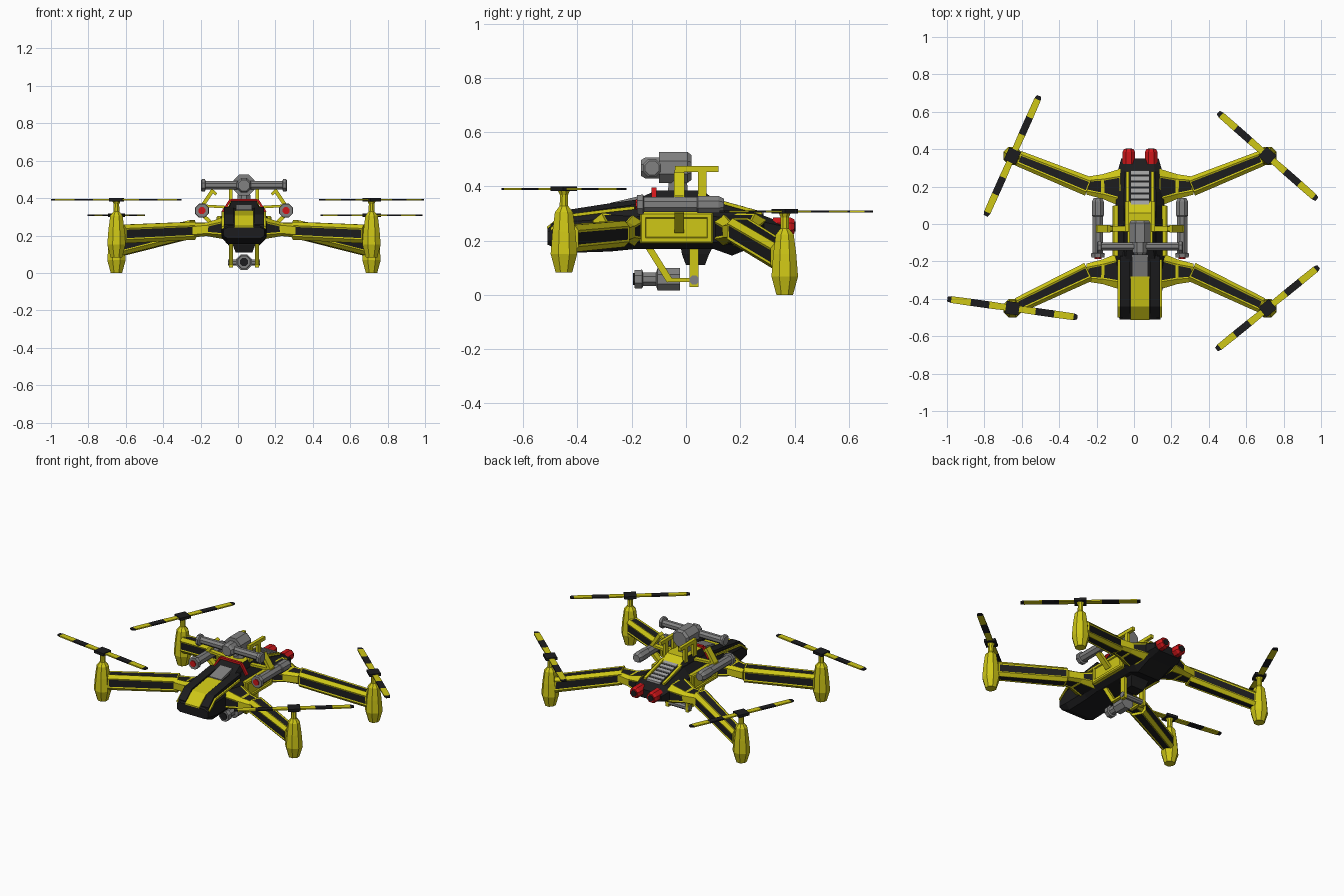
import bpy, bmesh, math
from mathutils import Vector, Matrix

if "Cube" in bpy.data.objects:
    bpy.data.objects.remove(bpy.data.objects["Cube"])

CX = 0.032  # body centre line


def material(name, r, g, b):
    m = bpy.data.materials.new(name)
    m.diffuse_color = (r, g, b, 1)
    m.use_nodes = True
    m.node_tree.nodes["Principled BSDF"].inputs["Base Color"].default_value = m.diffuse_color
    return m


YELLOW = material("yellow paint", 0.62, 0.57, 0.008)
BLACK = material("black panel", 0.012, 0.012, 0.013)
GREY = material("grey metal", 0.22, 0.22, 0.22)
PALE = material("pale grey vent", 0.36, 0.36, 0.36)
RED = material("red lamp", 0.62, 0.008, 0.01)


def finish(name, bm, *mats):
    bmesh.ops.recalc_face_normals(bm, faces=bm.faces)
    me = bpy.data.meshes.new(name)
    bm.to_mesh(me)
    bm.free()
    for m in mats:
        me.materials.append(m)
    ob = bpy.data.objects.new(name, me)
    bpy.context.collection.objects.link(ob)
    return ob


def loft_bm(rings):
    bm = bmesh.new()
    rows = [[bm.verts.new(p) for p in ring] for ring in rings]
    n = len(rows[0])
    for a, b in zip(rows, rows[1:]):
        for i in range(n):
            j = (i + 1) % n
            bm.faces.new((a[i], a[j], b[j], b[i]))
    bm.faces.new(rows[0][::-1])
    bm.faces.new(rows[-1])
    bmesh.ops.recalc_face_normals(bm, faces=bm.faces)
    return bm


def loft(name, rings, mat):
    return finish(name, loft_bm(rings), mat)


def box(name, x0, x1, y0, y1, z0, z1, mat):
    return loft(name, [[(x0, y0, z), (x1, y0, z), (x1, y1, z), (x0, y1, z)] for z in (z0, z1)], mat)


def turned(name, origin, axis, prof, mat, n=8):
    """Faceted lathe: prof is (distance along axis, radius)."""
    q = Vector(axis).to_track_quat('Z', 'Y')
    rings = [[Vector(origin) + q @ Vector((r * math.cos((i + .5) * math.tau / n),
              r * math.sin((i + .5) * math.tau / n), t)) for i in range(n)] for t, r in prof]
    return loft(name, rings, mat)


def beam(name, p0, p1, wide, thick, mat):
    """Flat bar between two points; wide runs along y, or x for bars in the yz plane."""
    d = (Vector(p1) - Vector(p0)).normalized()
    u = Vector((0, 1, 0)) if abs(d.x) > 0.1 else Vector((1, 0, 0))
    v = d.cross(u).normalized()
    corners = ((-1, -1), (1, -1), (1, 1), (-1, 1))
    return loft(name, [[Vector(p) + u * a * wide / 2 + v * b * thick / 2 for a, b in corners]
                       for p in (p0, p1)], mat)


def ribbon(name, path, x0, x1, thick, mat):
    """Strip following a (y, z) path, thickened upward."""
    return loft(name, [[(CX + x0, y, z), (CX + x1, y, z), (CX + x1, y, z + thick), (CX + x0, y, z + thick)]
                       for y, z in path], mat)


def panelled(name, rings, margin, min_area):
    """Yellow shell with inset black panels on its large faces."""
    bm = loft_bm(rings)
    caps = list(bm.faces)[-2:]
    big = [f for f in bm.faces if f not in caps and f.calc_area() > min_area]
    bmesh.ops.inset_individual(bm, faces=big, thickness=margin, depth=-0.003)
    for f in big:
        f.material_index = 1
    return finish(name, bm, YELLOW, BLACK)


# main hull: y, half widths (top, middle, bottom), heights (top, upper, lower, bottom)
hull = [(-.51, .085, .11, .09, .245, .232, .20, .185), (-.44, .09, .118, .09, .30, .27, .19, .155),
        (-.28, .09, .12, .09, .325, .28, .19, .16), (-.18, .09, .13, .09, .345, .29, .195, .17),
        (.10, .085, .13, .09, .345, .29, .195, .17), (.17, .085, .125, .08, .325, .28, .20, .145),
        (.28, .08, .12, .08, .295, .27, .21, .19), (.35, .07, .10, .07, .268, .255, .225, .215)]
loft("hull", [[(CX + x, y, z) for x, z in ((-a, zt), (a, zt), (b, zu), (b, zl), (c, zb), (-c, zb), (-b, zl), (-b, zu))]
              for y, a, b, c, zt, zu, zl, zb in hull], BLACK)

# raised canopy, yellow roof with black sides
bm = loft_bm([[(CX - w, y, .335), (CX + w, y, .335), (CX + t, y, z), (CX - t, y, z)]
              for y, w, t, z in ((-.20, .09, .08, .345), (-.11, .09, .068, .385), (.06, .088, .068, .385), (.12, .08, .06, .342))])
for f in bm.faces:
    f.material_index = 0 if f.normal.z > 0.75 and f.calc_center_median().y > -.12 else 1
finish("canopy", bm, YELLOW, BLACK)
arch = [(-.115, .325), (-.073, .39), (.073, .39), (.115, .325)]
for (xa, za), (xb, zb) in zip(arch, arch[1:]):
    beam("canopy_red_frame", (CX + xa, -.118, za), (CX + xb, -.118, zb), .018, .012, RED)
ribbon("canopy_window", [(-.28, .325), (-.165, .352)], -.043, .043, .014, GREY)

# nose strip, rails and edge trim
ribbon("nose_strip", [(-.513, .243), (-.442, .30), (-.28, .325)], -.05, .05, .008, YELLOW)
for s in (-1, 1):
    lo, hi = sorted((s * .055, s * .108))
    ribbon("nose_rail", [(-.50, .24), (-.44, .295), (-.28, .32), (-.17, .335)], lo, hi, .018, BLACK)
    lo, hi = sorted((s * .108, s * .119))
    ribbon("nose_edge_trim", [(-.50, .235), (-.44, .285), (-.28, .305), (-.19, .315)], lo, hi, .012, YELLOW)
    # rear deck trim
    lo, hi = sorted((s * .058, s * .075))
    ribbon("vent_frame_side", [(.08, .347), (.10, .345), (.17, .325), (.28, .295)], lo, hi, .012, YELLOW)
    # side plate with recessed panel
    bm = loft_bm([[(CX + s * x, -.17 + e, .19 + e), (CX + s * x, .10 - e, .19 + e),
                   (CX + s * x, .10 - e, .305 - e), (CX + s * x, -.17 + e, .305 - e)]
                  for x, e in ((.10, 0), (.14, 0), (.147, .006))])
    out = [max(bm.faces, key=lambda f: s * f.calc_center_median().x)]
    bmesh.ops.inset_individual(bm, faces=out, thickness=.020, depth=0)
    bmesh.ops.inset_individual(bm, faces=out, thickness=.004, depth=-.008)
    finish("side_plate", bm, YELLOW)
    # tail lamps
    turned("tail_lamp", (CX + s * .06, .32, .252), (0, 1, 0), [(0, .036), (.065, .036), (.08, .028)], RED)
    turned("tail_lamp_lens", (CX + s * .06, .395, .252), (0, 1, 0), [(0, .02), (.008, .02)], BLACK)

# rear vent with slats
ribbon("vent_base", [(.10, .345), (.17, .325), (.285, .294)], -.052, .052, .006, BLACK)
for i in range(6):
    y = .115 + i * .032
    z = .343 - (y - .10) * .275
    ribbon("vent_slat", [(y - .011, z + .003), (y + .011, z - .003)], -.048, .048, .014, PALE)

# keel below the hull
loft("keel", [[(CX - w, a, z), (CX + w, a, z), (CX + w, b, z), (CX - w, b, z)]
              for z, w, a, b in ((.11, .045, 0, .07), (.15, .06, -.015, .085), (.18, .065, -.02, .10))], BLACK)


def arm_ring(c, n, w, h):
    """Chamfered cross-section around c, n is the sideways direction."""
    return [c + n * a * w + Vector((0, 0, b * h)) for a, b in
            ((-.6, 1), (.6, 1), (1, .6), (1, -.6), (.6, -1), (-.6, -1), (-1, -.6), (-1, .6))]


# four arms with pods and rotors: side, tip y, root y, root z, tip z, pod base, blade angle
for s, ty, ry, rz, tz, base, ang in ((-1, -.45, -.255, .225, .208, .083, -8), (1, -.45, -.255, .225, .208, .083, 39),
                                     (-1, .364, .20, .235, .142, 0, 66), (1, .364, .20, .235, .142, 0, -41.3)):
    tip = Vector((CX + s * .682, ty, 0))
    root = Vector((CX + s * .275, ry, rz))
    end = Vector((CX + s * .65, ty + (ry - ty) * .08, tz))
    d = (end - root).normalized()
    n = d.cross(Vector((0, 0, 1))).normalized()
    panelled("arm", [arm_ring(root, n, .052, .048), arm_ring(end, n, .042, .05)], .011, .013)
    # shoulder joint
    yv = Vector((0, s, 0))
    sy = -1 if ty < 0 else 1
    panelled("shoulder", [arm_ring(Vector((CX + s * .105, ry - sy * .005, .24)), yv, .10, .06),
                          arm_ring(Vector((CX + s * .20, ry, .233)), yv, .066, .036),
                          arm_ring(Vector((CX + s * .285, ry + sy * .005, rz)), yv, .048, .036)], .011, .004)
    # motor pod
    turned("motor_pod", tip + Vector((0, 0, base)), (0, 0, 1),
           [(0, .033), (.068, .053), (.15, .046), (.222, .036), (.245, .017), (.285, .016), (.302, .024)], YELLOW)
    # rotor: striped blades along local x
    hub = tip + Vector((0, 0, base + .30))
    turn = Matrix.Translation(hub) @ Matrix.Rotation(math.radians(ang), 4, 'Z')
    box("rotor_hub", -.036, .036, -.034, .034, 0, .017, BLACK).matrix_world = turn
    for side in (-1, 1):
        bm = loft_bm([[(side * x, -w, .004), (side * x, w, .004), (side * x, w, .012), (side * x, -w, .012)]
                      for x, w in ((.03, .017), (.125, .019), (.225, .019), (.33, .018), (.351, .012))])
        for f in bm.faces:
            x = abs(f.calc_center_median().x)
            f.material_index = int(.125 < x < .225 or x > .33)
        finish("rotor_blade", bm, YELLOW, BLACK).matrix_world = turn

for s in (-1, 1):
    # side guns with red lenses
    gx = CX + s * .225
    turned("side_gun", (gx, -.18, .333), (0, 1, 0),
           [(0, .038), (.022, .04), (.026, .030), (.22, .030), (.225, .034), (.30, .034), (.32, .024)], GREY)
    turned("side_gun_lens", (gx, -.186, .333), (0, 1, 0), [(0, .02), (.01, .02)], RED)
    # gun brackets
    beam("gun_lower_bracket", (CX + s * .14, -.025, .235), (CX + s * .222, -.025, .31), .035, .02, YELLOW)
    beam("gun_upper_bracket", (CX + s * .225, -.025, .355), (CX + s * .165, -.025, .445), .04, .02, YELLOW)
    beam("gun_cross_bracket", (CX + s * .235, -.025, .36), (CX + s * .07, -.025, .35), .03, .014, YELLOW)
    beam("turret_cross_arm", (CX + s * .172, -.025, .44), (CX + s * .148, -.025, .42), .025, .015, YELLOW)
    # turret cradle
    box("turret_cradle_arm", CX + s * .07 - .01, CX + s * .07 + .01, -.04, .12, .453, .475, YELLOW)
    beam("turret_cradle_leg", (CX + s * .07, -.025, .37), (CX + s * .07, -.025, .46), .018, .035, YELLOW)
    beam("turret_cradle_brace", (CX + s * .07, .06, .36), (CX + s * .07, .06, .46), .018, .03, YELLOW)
    # belly camera straps
    beam("belly_diagonal_strap", (CX + s * .07, -.14, .18), (CX + s * .07, -.06, .052), .02, .024, YELLOW)
    beam("belly_lower_strap", (CX + s * .07, -.07, .055), (CX + s * .07, .03, .055), .02, .014, YELLOW)
    beam("belly_upright_strap", (CX + s * .07, .03, .03), (CX + s * .07, .03, .18), .02, .034, YELLOW)
    # sensor bar end caps
    turned("sensor_end_cap", (CX + s * .205, -.125, .468), (s, 0, 0), [(0, .024), (.004, .036), (.02, .036), (.026, .028)], GREY)

# top turret with sensor bar
turned("turret_body", (CX, -.10, .47), (0, 1, 0), [(0, .062), (.105, .062), (.12, .05)], GREY)
turned("turret_nose", (CX, -.165, .468), (0, 1, 0), [(0, .032), (.015, .042), (.07, .042)], GREY)
turned("turret_pedestal", (CX, -.03, .38), (0, 0, 1), [(0, .04), (.05, .035)], GREY)
turned("sensor_bar", (CX - .21, -.12, .468), (1, 0, 0), [(0, .024), (.42, .024)], GREY)

# belly camera
turned("belly_camera", (CX, -.19, .058), (0, 1, 0),
       [(0, .036), (.028, .038), (.032, .027), (.08, .027), (.085, .045), (.168, .045)], GREY)
turned("belly_camera_lens", (CX, -.196, .058), (0, 1, 0), [(0, .024), (.01, .024)], BLACK)
turned("belly_pivot", (CX - .085, .03, .055), (1, 0, 0), [(0, .018), (.17, .018)], GREY)
